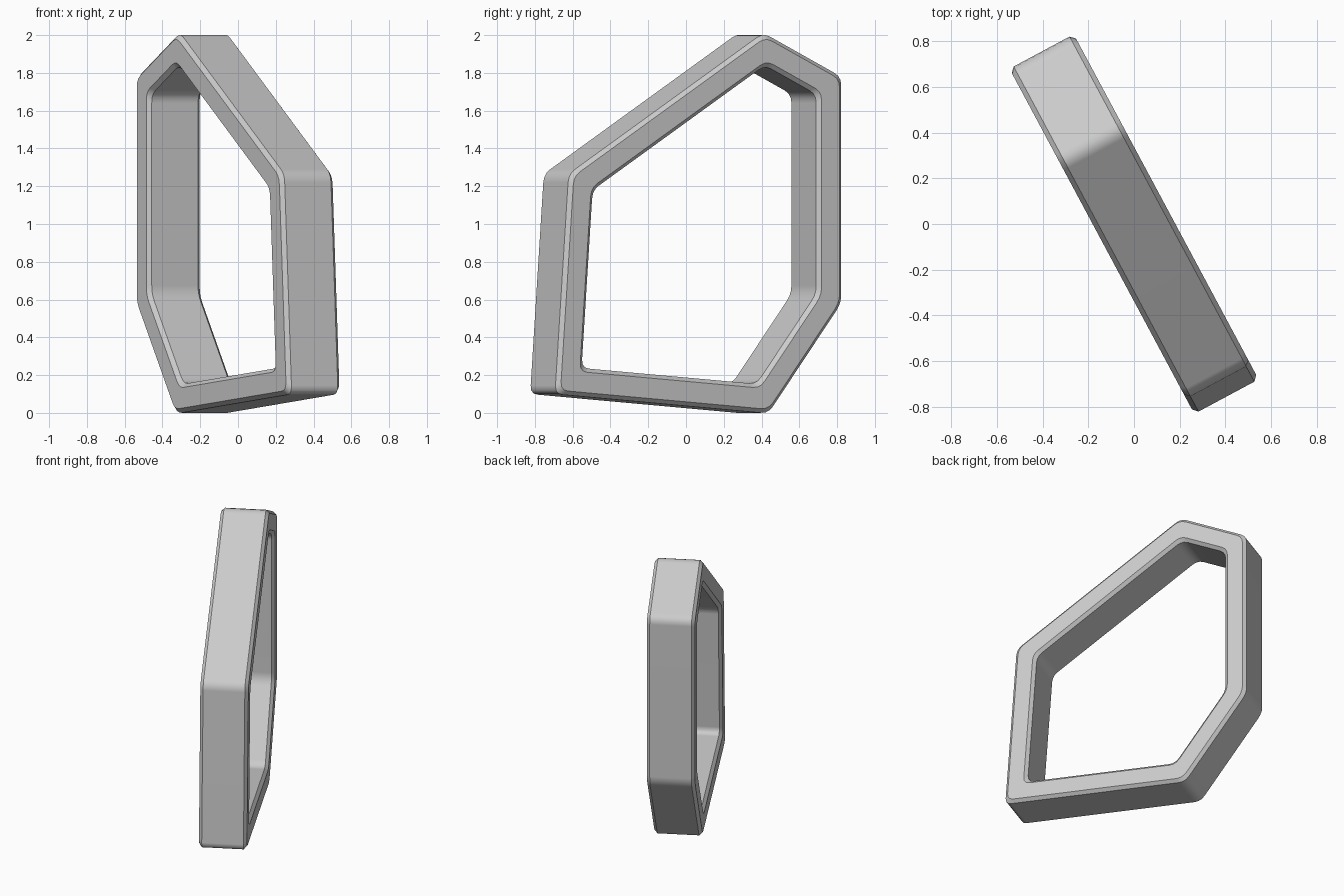
import bpy, bmesh
from mathutils import Vector

cube = bpy.data.objects.get("Cube")
if cube:
    bpy.data.objects.remove(cube)

# Outline of the six-sided frame in its own plane: (along, up)
OUTLINE = [Vector(p) for p in [(-0.858, 1.78), (-0.858, 0.58), (-0.42, -0.003),
                               (0.862, 0.10), (0.78, 1.265), (-0.39, 2.012)]]
# Bar cross-section: (inset from outline, offset across thickness)
HALF, BAR, CH = 0.16, 0.15, 0.021
SECTION = [(0, HALF - CH), (CH, HALF), (BAR - CH, HALF), (BAR, HALF - CH)]
SECTION += [(i, -n) for i, n in reversed(SECTION)]
# Frame plane directions in plan
ALONG = Vector((0.472, -0.881, 0))
ACROSS = Vector((0.881, 0.472, 0))
SEGMENTS = 3


def inset(points, dist):
    """Move every side of a counter-clockwise polygon inward."""
    result = []
    for i, p in enumerate(points):
        a = (p - points[i - 1]).normalized()
        b = (points[(i + 1) % len(points)] - p).normalized()
        na, nb = Vector((-a.y, a.x)), Vector((-b.y, b.x))
        result.append(p + (na + nb) * dist / (1 + na.dot(nb)))
    return result


def round_corners(points, cut):
    """Replace each corner with a short curve."""
    result = []
    for i, p in enumerate(points):
        a = p + (points[i - 1] - p).normalized() * cut
        b = p + (points[(i + 1) % len(points)] - p).normalized() * cut
        for s in range(SEGMENTS + 1):
            t = s / SEGMENTS
            result.append(a * (1 - t) ** 2 + p * 2 * t * (1 - t) + b * t * t)
    return result


# Sweep the bar section round the outline
bm = bmesh.new()
loops = []
for dist, offset in SECTION:
    ring = round_corners(inset(OUTLINE, dist), 0.045)
    loops.append([bm.verts.new(ALONG * q.x + ACROSS * offset + Vector((0, 0, q.y)))
                  for q in ring])
count = len(loops[0])
for k, loop in enumerate(loops):
    after = loops[(k + 1) % len(loops)]
    for j in range(count):
        m = (j + 1) % count
        bm.faces.new((loop[j], loop[m], after[m], after[j]))
bmesh.ops.recalc_face_normals(bm, faces=bm.faces)
mesh = bpy.data.meshes.new("frame_ring")
bm.to_mesh(mesh)
bm.free()

frame = bpy.data.objects.new("frame_ring", mesh)
bpy.context.collection.objects.link(frame)

# Plain grey finish
grey = bpy.data.materials.new("light_grey")
grey.use_nodes = True
colour = (0.6, 0.6, 0.6, 1)
grey.diffuse_color = colour
grey.node_tree.nodes["Principled BSDF"].inputs["Base Color"].default_value = colour
mesh.materials.append(grey)

# Smooth corners, crisp chamfers
bpy.ops.object.select_all(action='DESELECT')
frame.select_set(True)
bpy.context.view_layer.objects.active = frame
bpy.ops.object.shade_smooth_by_angle(angle=0.6)
weighted = frame.modifiers.new("flat_sides", 'WEIGHTED_NORMAL')
weighted.keep_sharp = True
